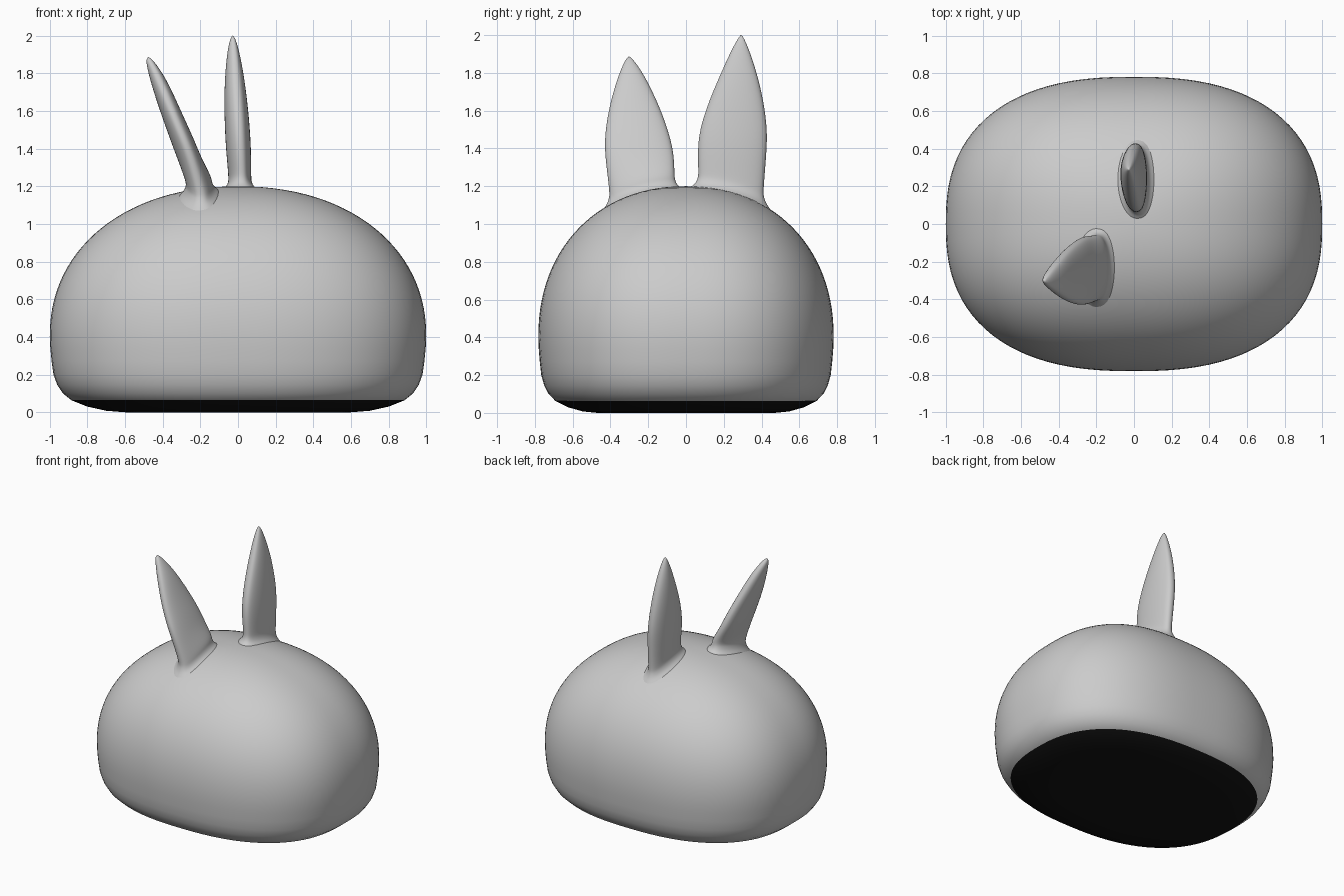
import bpy, math

if "Cube" in bpy.data.objects:
    bpy.data.objects.remove(bpy.data.objects["Cube"])

PLAN = 2.45      # roundness of the body seen from above
DOME = 2.15      # roundness of the dome
DEPTH = 0.782    # half depth, half width is 1


def material(name, value):
    m = bpy.data.materials.new(name)
    m.diffuse_color = (value, value, value, 1)
    m.use_nodes = True
    m.node_tree.nodes["Principled BSDF"].inputs["Base Color"].default_value = m.diffuse_color
    return m


grey = material("soft grey", 0.6)
black = material("black", 0.006)


def spow(v, e):
    return math.copysign(abs(v) ** e, v)


def dome_height(r):
    return 0.4 + 0.8 * max(0, 1 - r ** DOME) ** (1 / DOME)


def surface(x, y):
    """Height of the body's upper surface at x, y."""
    r = (abs(x) ** PLAN + abs(y / DEPTH) ** PLAN) ** (1 / PLAN)
    return dome_height(min(r, 1))


def loft(name, rings, start=None, end=None, mats=(grey,)):
    """Skin equal-length rings, bottom to top, with optional pole points."""
    n = len(rings[0])
    verts = [p for ring in rings for p in ring]
    faces = [(k * n + i, k * n + (i + 1) % n, (k + 1) * n + (i + 1) % n, (k + 1) * n + i)
             for k in range(len(rings) - 1) for i in range(n)]
    if start:
        verts.append(start)
        faces += [((i + 1) % n, i, len(verts) - 1) for i in range(n)]
    if end:
        verts.append(end)
        o = (len(rings) - 1) * n
        faces += [(o + i, o + (i + 1) % n, len(verts) - 1) for i in range(n)]
    mesh = bpy.data.meshes.new(name)
    mesh.from_pydata(verts, [], faces)
    for m in mats:
        mesh.materials.append(m)
    for p in mesh.polygons:
        p.use_smooth = True
    obj = bpy.data.objects.new(name, mesh)
    bpy.context.collection.objects.link(obj)
    return obj


# Body: flat base with a rounded rim, then a wide dome
profile = [(0.3, 0), (0.6, 0), (0.7, 0.008), (0.8, 0.03), (0.885, 0.064), (0.93, 0.1),
           (0.96, 0.145), (0.98, 0.2), (0.99, 0.27), (0.997, 0.34)]
for i in range(28):
    a = math.pi / 2 * i / 28
    r = math.cos(a) ** (2 / DOME)
    profile.append((r, dome_height(r)))


def body_ring(r, z, n=96):
    ts = [2 * math.pi * i / n for i in range(n)]
    return [(r * spow(math.cos(t), 2 / PLAN), r * DEPTH * spow(math.sin(t), 2 / PLAN), z) for t in ts]


body = loft("body", [body_ring(r, z) for r, z in profile], (0, 0, 0), (0, 0, 1.2), (grey, black))

# Black underside, up to the lower part of the rim
for p in body.data.polygons:
    if p.center.z < 0.064:
        p.material_index = 1


# Ears: rows are (z, x left, x right, y min, y max); the first row is the root
def ear_ring(row, grow=0, lift=None, n=28):
    z, x0, x1, y0, y1 = row
    xc, yc = x0 + 0.55 * (x1 - x0), (y0 + y1) / 2
    ring = []
    for i in range(n):
        t = 2 * math.pi * i / n
        c, s = math.cos(t), math.sin(t)
        # flatter on +x, rounder on -x
        x = xc + ((x1 - xc + grow) * spow(c, 0.75) if c > 0 else (xc - x0 + grow) * c)
        y = yc + ((y1 - y0) / 2 + grow) * s
        ring.append((x, y, z if lift is None else surface(x, y) + lift))
    return ring


def ear(name, rows, tip):
    # flared root that follows the body
    rings = [ear_ring(rows[0], g, h) for g, h in
             ((0.05, -0.012), (0.035, 0.002), (0.015, 0.018), (0.003, 0.045), (0, 0.075))]
    rings += [ear_ring(r) for r in rows[1:]]
    obj = loft(name, rings, end=tip)
    obj.modifiers.new("smooth", "SUBSURF").levels = 2
    obj.modifiers["smooth"].render_levels = 2


ear("back_ear", [
    (1.20, -0.050, 0.070, 0.065, 0.410),
    (1.38, -0.063, 0.070, 0.060, 0.428),
    (1.50, -0.070, 0.064, 0.070, 0.432),
    (1.65, -0.074, 0.050, 0.120, 0.412),
    (1.80, -0.069, 0.030, 0.185, 0.376),
    (1.92, -0.056, 0.006, 0.240, 0.335),
    (1.98, -0.043, -0.012, 0.274, 0.309)], (-0.028, 0.292, 2.005))

ear("front_ear", [
    (1.20, -0.275, -0.140, -0.405, -0.060),
    (1.36, -0.328, -0.198, -0.430, -0.062),
    (1.46, -0.364, -0.238, -0.432, -0.082),
    (1.60, -0.415, -0.303, -0.412, -0.130),
    (1.74, -0.460, -0.365, -0.374, -0.195),
    (1.83, -0.483, -0.420, -0.340, -0.248),
    (1.87, -0.488, -0.452, -0.320, -0.280)], (-0.477, -0.301, 1.89))
